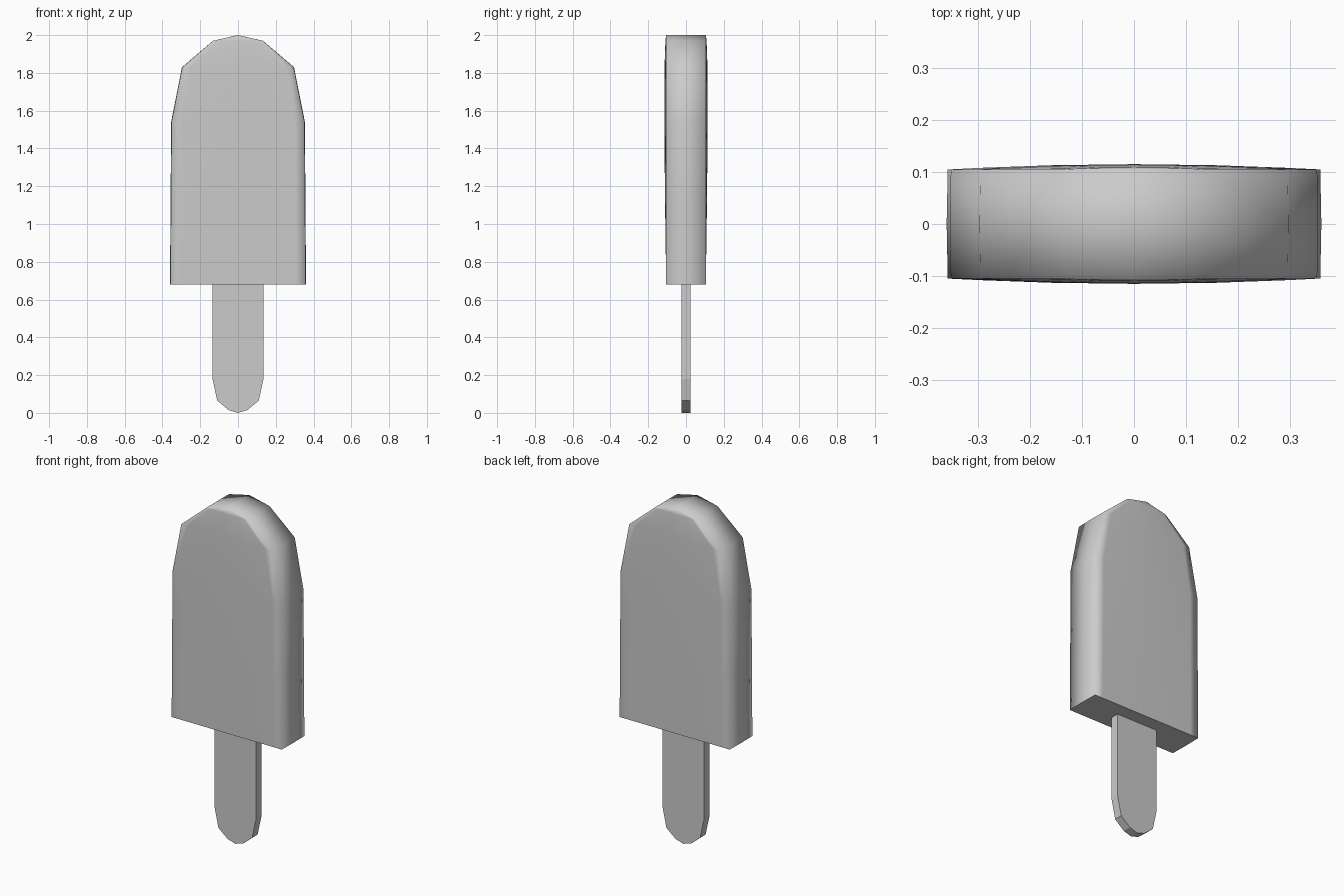
import bpy, bmesh

if "Cube" in bpy.data.objects:
    bpy.data.objects.remove(bpy.data.objects["Cube"])


def finish(name, bm):
    bmesh.ops.recalc_face_normals(bm, faces=bm.faces)
    mesh = bpy.data.meshes.new(name)
    bm.to_mesh(mesh)
    bm.free()
    obj = bpy.data.objects.new(name, mesh)
    bpy.context.collection.objects.link(obj)
    return obj


# Ice bar: stacked cross-sections (height, half width, centre bulge)
SECTIONS = [(0.68, 0.358, 0.0), (1.11, 0.355, 0.006), (1.54, 0.352, 0.01),
            (1.83, 0.295, 0.009), (1.97, 0.132, 0.004), (2.0, 0.0, 0.0)]
COLUMNS = [-1, -0.85, -0.45, 0, 0.45, 0.85, 1]
DEPTH = 0.105


def section(z, half, bulge):
    front = [(f * half, -DEPTH - bulge * (1 - f * f), z) for f in COLUMNS]
    back = [(-x, -y, z) for x, y, z in front]
    return front + [(half * 1.006, 0, z)] + back + [(-half * 1.006, 0, z)]


bm = bmesh.new()
rings = [[bm.verts.new(p) for p in section(*s)] for s in SECTIONS]
n = len(rings[0])
for low, high in zip(rings, rings[1:]):
    for i in range(n):
        j = (i + 1) % n
        bm.faces.new((low[i], low[j], high[j], high[i]))
bottom = bm.faces.new(rings[0])
for face in bm.faces:
    face.smooth = True
for edge in bottom.edges:
    edge.smooth = False
bmesh.ops.remove_doubles(bm, verts=bm.verts, dist=0.0005)
finish("ice_bar", bm)

# Stick: rounded flat profile, extruded through its thickness
half_profile = [(0.135, 0.72), (0.135, 0.18), (0.11, 0.065), (0.05, 0.015)]
outline = half_profile + [(0, 0)] + [(-x, z) for x, z in reversed(half_profile)]
bm = bmesh.new()
face = bm.faces.new([bm.verts.new((x, -0.025, z)) for x, z in outline])
extruded = bmesh.ops.extrude_face_region(bm, geom=[face], use_keep_orig=True)
moved = [v for v in extruded["geom"] if isinstance(v, bmesh.types.BMVert)]
bmesh.ops.translate(bm, vec=(0, 0.05, 0), verts=moved)
finish("stick", bm)
